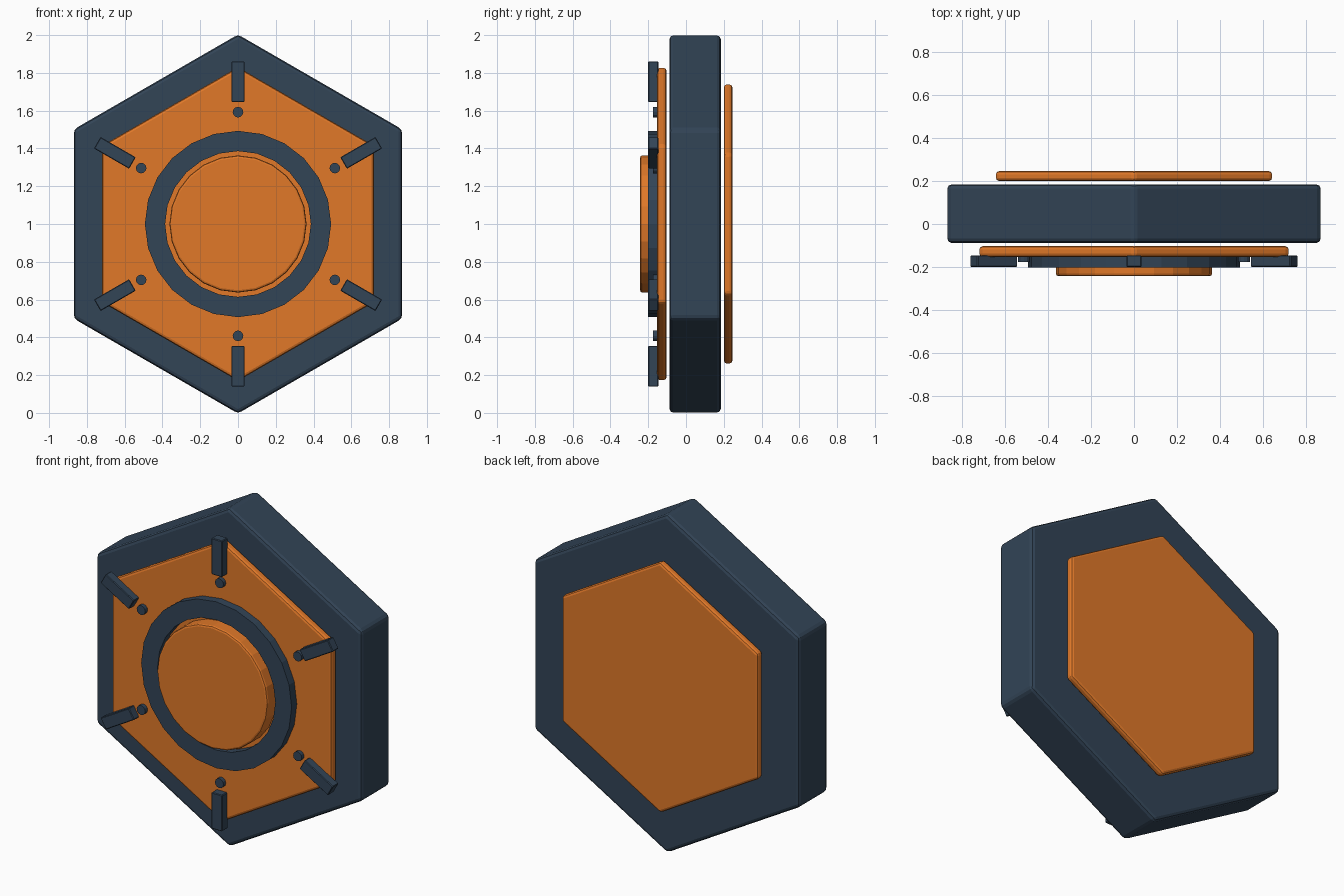
import bpy, bmesh, math

if "Cube" in bpy.data.objects:
    bpy.data.objects.remove(bpy.data.objects["Cube"])


def material(name, color):
    m = bpy.data.materials.new(name)
    m.diffuse_color = color
    m.use_nodes = True
    m.node_tree.nodes["Principled BSDF"].inputs["Base Color"].default_value = m.diffuse_color
    return m


NAVY = material("dark_blue", (0.032, 0.058, 0.094, 1))
ORANGE = material("orange", (0.75, 0.19, 0.022, 1))


def finish(name, bm, mat, bevel=0, segments=2):
    bmesh.ops.recalc_face_normals(bm, faces=bm.faces)
    me = bpy.data.meshes.new(name)
    bm.to_mesh(me)
    bm.free()
    me.materials.append(mat)
    ob = bpy.data.objects.new(name, me)
    bpy.context.collection.objects.link(ob)
    if bevel:
        b = ob.modifiers.new("edge_rounding", "BEVEL")
        b.width, b.segments = bevel, segments
        b.limit_method = "ANGLE"
        b.angle_limit = math.radians(30)
    return ob


def polar(r, a):
    # angle measured from straight up, around the model centre at z = 1
    return r * math.sin(a), 1 + r * math.cos(a)


def prism(name, sides, r, y0, y1, mat, bevel=0, centre=(0, 1)):
    bm = bmesh.new()
    verts = []
    for i in range(sides):
        x, z = polar(r, math.tau * i / sides)
        verts.append(bm.verts.new((x + centre[0], y0, z - 1 + centre[1])))
    face = bm.faces.new(verts)
    out = bmesh.ops.extrude_face_region(bm, geom=[face])["geom"]
    new = [v for v in out if isinstance(v, bmesh.types.BMVert)]
    bmesh.ops.translate(bm, verts=new, vec=(0, y1 - y0, 0))
    # the extrusion keeps the starting cap, so the prism is closed
    return finish(name, bm, mat, bevel)


def ring(name, sides, r_in, r_out, y0, y1, mat):
    bm = bmesh.new()
    section = [(r_in, y0), (r_out, y0), (r_out, y1), (r_in, y1)]
    loops = []
    for i in range(sides):
        loop = []
        for r, y in section:
            x, z = polar(r, math.tau * i / sides)
            loop.append(bm.verts.new((x, y, z)))
        loops.append(loop)
    for i in range(sides):
        a, b = loops[i], loops[(i + 1) % sides]
        for k in range(4):
            n = (k + 1) % 4
            bm.faces.new((a[k], a[n], b[n], b[k]))
    return finish(name, bm, mat)


# Hexagonal body with front and back panels
prism("body", 6, 1.003, -0.088, 0.184, NAVY, 0.02)
prism("front_panel", 6, 0.83, -0.153, -0.103, ORANGE, 0.015)
prism("back_panel", 6, 0.742, 0.200, 0.246, ORANGE, 0.015)

# Central ring and raised disc
ring("centre_ring", 24, 0.386, 0.493, -0.202, -0.148, NAVY)
prism("centre_disc", 24, 0.363, -0.243, -0.148, ORANGE, 0.012)

# Six radial bars, each with a stud on its inner side
for i in range(6):
    a = math.tau * i / 6
    prism(f"stud_{i + 1}", 12, 0.028, -0.176, -0.148, NAVY, 0, polar(0.592, a))
    bm = bmesh.new()
    bmesh.ops.create_cube(bm, size=1)
    bmesh.ops.scale(bm, vec=(0.07, 0.054, 0.215), verts=bm.verts)
    bar = finish(f"radial_bar_{i + 1}", bm, NAVY, 0.004, 1)
    x, z = polar(0.753, a)
    bar.location = (x, -0.173, z)
    bar.rotation_euler = (0, a, 0)
